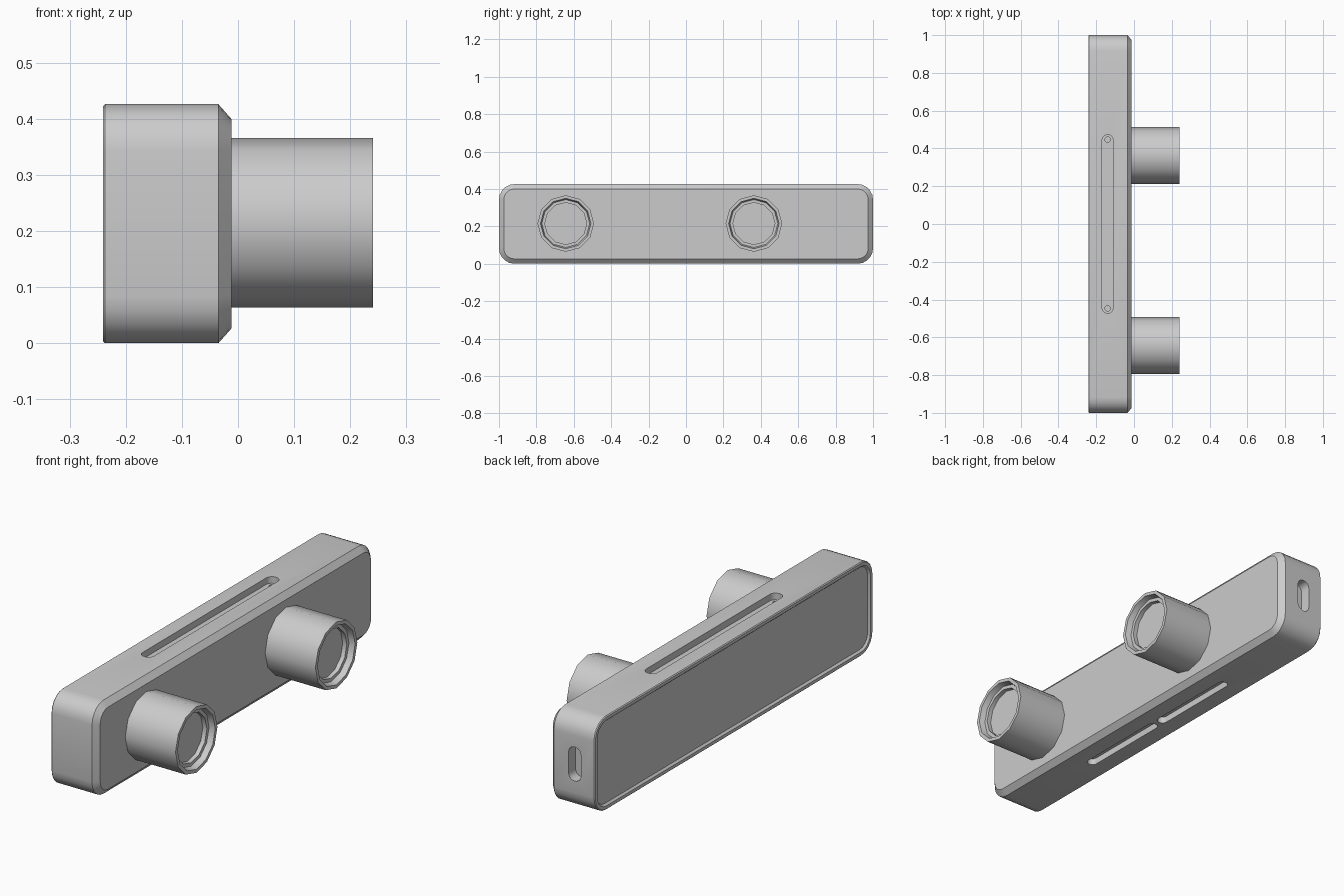
import bpy, bmesh
from math import cos, sin, pi, radians
from mathutils import Vector

old = bpy.data.objects.get("Cube")
if old:
    bpy.data.objects.remove(old)

grey = bpy.data.materials.new("neutral_grey")
grey.use_nodes = True
grey.diffuse_color = (0.6, 0.6, 0.6, 1)
grey.node_tree.nodes["Principled BSDF"].inputs["Base Color"].default_value = (0.6, 0.6, 0.6, 1)

MID = 0.213                       # height of the centre line


def rounded(w, h, r, seg=5):
    """Outline of a rounded rectangle, counter-clockwise."""
    pts = []
    for i, (sx, sy) in enumerate([(1, 1), (-1, 1), (-1, -1), (1, -1)]):
        for k in range(seg + 1):
            a = pi / 2 * (i + k / seg)
            pts.append((sx * (w / 2 - r) + r * cos(a), sy * (h / 2 - r) + r * sin(a)))
    return pts


def circle(r, sides=12):
    return [(r * cos(2 * pi * k / sides), r * sin(2 * pi * k / sides)) for k in range(sides)]


def loft(name, centre, axis, sections):
    """Join (offset, outline) sections along an axis into a closed solid."""
    place = {"x": lambda u, v, t: (t, u, v),
             "y": lambda u, v, t: (u, t, v),
             "z": lambda u, v, t: (u, v, t)}[axis]
    bm = bmesh.new()
    rings = [[bm.verts.new(Vector(centre) + Vector(place(u, v, t))) for u, v in outline]
             for t, outline in sections]
    n = len(rings[0])
    for a, b in zip(rings, rings[1:]):
        for i in range(n):
            j = (i + 1) % n
            bm.faces.new((a[i], a[j], b[j], b[i]))
    bm.faces.new(rings[0][::-1])
    bm.faces.new(rings[-1])
    bmesh.ops.recalc_face_normals(bm, faces=bm.faces)
    mesh = bpy.data.meshes.new(name)
    bm.to_mesh(mesh)
    bm.free()
    mesh.materials.append(grey)
    obj = bpy.data.objects.new(name, mesh)
    bpy.context.collection.objects.link(obj)
    return obj


def activate(obj):
    bpy.ops.object.select_all(action="DESELECT")
    obj.select_set(True)
    bpy.context.view_layer.objects.active = obj


def carve(target, cutter):
    activate(target)
    mod = target.modifiers.new("carve", "BOOLEAN")
    mod.operation = "DIFFERENCE"
    mod.solver = "EXACT"
    mod.object = cutter
    bpy.ops.object.modifier_apply(modifier=mod.name)
    bpy.data.objects.remove(cutter)


def plate(inset, r):
    return rounded(2 - 2 * inset, 0.426 - 2 * inset, r)


# Main housing: recessed rear panel, small rear edge, chamfered front
body = loft("housing", (0, 0, MID), "x", [
    (-0.232, plate(0.028, 0.055)),
    (-0.232, plate(0.026, 0.057)),
    (-0.241, plate(0.018, 0.065)),
    (-0.241, plate(0.004, 0.079)),
    (-0.237, plate(0, 0.083)),
    (-0.035, plate(0, 0.083)),
    (-0.012, plate(0.026, 0.057))])

# Long top slot with a small hole at each end
carve(body, loft("slot_cutter", (-0.14, 0, 0.426), "z",
                 [(-0.03, rounded(0.058, 0.945, 0.028)), (0.03, rounded(0.058, 0.945, 0.028))]))
for side in (-1, 1):
    carve(body, loft("hole_cutter", (-0.14, side * 0.447, 0.396), "z",
                     [(-0.02, circle(0.014)), (0.01, circle(0.014))]))

# Pair of slots underneath
for side in (-1, 1):
    slot = rounded(0.046, 0.458, 0.022)
    carve(body, loft("slot_cutter", (-0.135, side * 0.241, 0), "z", [(-0.03, slot), (0.03, slot)]))

# Upright socket in the end
socket = rounded(0.062, 0.155, 0.03)
carve(body, loft("socket_cutter", (-0.14, 1, MID), "y", [(-0.05, socket), (0.03, socket)]))

# Two barrels with stepped openings
barrels = []
for name, y in (("right_barrel", -0.643), ("left_barrel", 0.363)):
    barrels.append(loft(name, (0, y, MID + 0.002), "x", [
        (-0.02, circle(0.151)), (0.241, circle(0.151)), (0.241, circle(0.135)),
        (0.215, circle(0.128)), (0.215, circle(0.112)), (0.195, circle(0.112))]))

for obj in [body] + barrels:
    activate(obj)
    bpy.ops.object.shade_smooth_by_angle(angle=radians(32))
